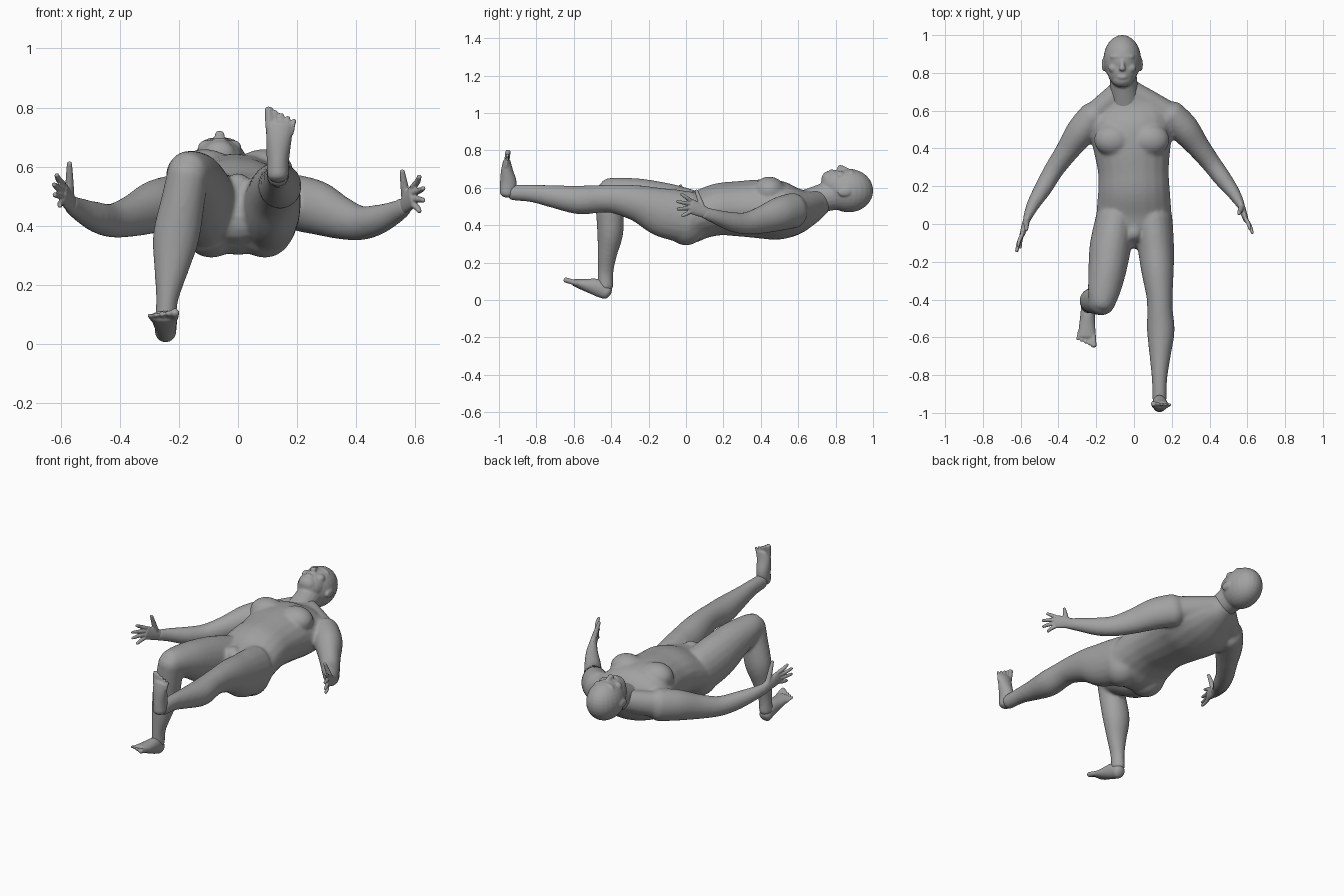
import bpy, bmesh, math
from mathutils import Vector, Matrix

skin = bpy.data.materials.new("matte_grey")
skin.diffuse_color = (0.36, 0.36, 0.36, 1)
X, Y, Z = Vector((1, 0, 0)), Vector((0, 1, 0)), Vector((0, 0, 1))
SIDES = 20


def refine(rows, steps=4):
    """Catmull-Rom interpolation of section rows (x, y, z, side radius, up radius)."""
    out = []
    for i in range(len(rows) - 1):
        a, b, c, d = (rows[min(max(i + k, 0), len(rows) - 1)] for k in (-1, 0, 1, 2))
        for s in range(steps):
            t = s / steps
            out.append([0.5 * (2 * q + (r - p) * t + (2 * p - 5 * q + 4 * r - u) * t * t
                               + (3 * q - p - 3 * r + u) * t ** 3)
                        for p, q, r, u in zip(a, b, c, d)])
    out.append(list(rows[-1]))
    return out


def tube(bm, rows, up=Z):
    """Limb of elliptical sections with domed ends."""
    rows = refine(rows)
    pts = [Vector(r[:3]) for r in rows]
    n = len(pts)
    tan = [(pts[min(i + 1, n - 1)] - pts[max(i - 1, 0)]).normalized() for i in range(n)]
    rings = [(pts[i], tan[i], rows[i][3], rows[i][4]) for i in range(n)]

    def dome(i, sign):
        depth = 0.7 * min(rows[i][3:])
        return [(pts[i] + tan[i] * sign * depth * math.sin(a), tan[i],
                 rows[i][3] * math.cos(a), rows[i][4] * math.cos(a))
                for a in (0.5, 0.95, 1.35)]

    rings = dome(0, -1)[::-1] + rings + dome(n - 1, 1)
    loops = []
    for p, t, rs, ru in rings:
        side = t.cross(up).normalized()
        top = side.cross(t).normalized()
        loops.append([bm.verts.new(p + side * rs * math.cos(2 * math.pi * k / SIDES)
                                   + top * ru * math.sin(2 * math.pi * k / SIDES))
                      for k in range(SIDES)])
    faces = [bm.faces.new(loops[0][::-1]), bm.faces.new(loops[-1])]
    for a, b in zip(loops, loops[1:]):
        for k in range(SIDES):
            j = (k + 1) % SIDES
            faces.append(bm.faces.new((a[k], a[j], b[j], b[k])))
    bmesh.ops.recalc_face_normals(bm, faces=faces)


def ball(bm, centre, radii):
    m = Matrix.Translation(centre) @ Matrix.Diagonal((*radii, 1))
    bmesh.ops.create_uvsphere(bm, u_segments=24, v_segments=16, radius=1, matrix=m)


def fuse(name, bm, voxel, smoothing):
    """Merge overlapping parts into one soft skin."""
    me = bpy.data.meshes.new(name)
    bm.to_mesh(me)
    bm.free()
    me.materials.append(skin)
    ob = bpy.data.objects.new(name, me)
    bpy.context.collection.objects.link(ob)
    bpy.context.view_layer.objects.active = ob
    rm = ob.modifiers.new("fuse", 'REMESH')
    rm.mode = 'VOXEL'
    rm.voxel_size = voxel
    rm.use_smooth_shade = True
    sm = ob.modifiers.new("soften", 'SMOOTH')
    sm.factor = 0.5
    sm.iterations = smoothing
    for mod in ("fuse", "soften"):
        bpy.ops.object.modifier_apply(modifier=mod)
    ob.data.shade_smooth()


# Body: torso, limbs and muscle masses
body = bmesh.new()
tube(body, [(0, -.06, .44, .12, .10), (0, 0, .435, .195, .135), (0, .08, .458, .198, .13),
            (0, .18, .485, .19, .14), (-.003, .28, .488, .188, .148), (-.01, .4, .487, .205, .158),
            (-.015, .5, .48, .225, .158), (-.02, .58, .48, .22, .135),
            (-.03, .65, .495, .16, .1), (-.04, .71, .52, .085, .075)])
for s in (-1, 1):
    ball(body, (-.012 + s * .1, .445, .585), (.1, .085, .075))       # chest muscle
    ball(body, (s * .09, .0, .41), (.105, .11, .118))                # buttock
    tube(body, [(-.05 + s * .02, .715, .525, .055, .06), (-.03 + s * .1, .655, .505, .06, .07),
                (-.01 + s * .2, .585, .485, .06, .075)])             # shoulder slope
ball(body, (0, -.045, .525), (.045, .05, .055))                      # groin
# left arm, right arm
tube(body, [(.19, .58, .48, .08, .095), (.265, .505, .462, .08, .092), (.34, .41, .43, .062, .075),
            (.41, .32, .41, .052, .06), (.47, .24, .42, .047, .052), (.53, .16, .445, .035, .04),
            (.568, .095, .468, .022, .033)])
tube(body, [(-.21, .575, .48, .08, .095), (-.28, .49, .465, .08, .09), (-.355, .385, .435, .062, .072),
            (-.425, .285, .418, .052, .058), (-.48, .19, .43, .047, .052), (-.535, .1, .455, .035, .04),
            (-.568, .025, .473, .022, .033)])
# straight left leg
tube(body, [(.10, .02, .44, .105, .14), (.115, -.12, .468, .097, .132), (.125, -.25, .515, .086, .1),
            (.135, -.38, .54, .07, .078), (.138, -.46, .541, .068, .074), (.142, -.57, .535, .073, .077),
            (.138, -.7, .552, .056, .062), (.135, -.82, .57, .041, .048), (.135, -.93, .575, .038, .043)])
# bent right leg: thigh, then shin
tube(body, [(-.10, .02, .45, .105, .14), (-.125, -.12, .492, .11, .137), (-.142, -.25, .54, .1, .112),
            (-.16, -.36, .57, .085, .086), (-.17, -.42, .577, .07, .075)])
tube(body, [(-.168, -.415, .585, .07, .068), (-.185, -.408, .49, .074, .074), (-.21, -.405, .36, .079, .07),
            (-.226, -.42, .25, .058, .053), (-.24, -.43, .15, .038, .042),
            (-.245, -.43, .07, .037, .042)], Y)
fuse("body", body, .010, 8)

# Head with neck, jaw, features and ears
head = bmesh.new()
hx = -.062
tube(head, [(-.042, .63, .51, .085, .075), (-.052, .71, .54, .074, .074), (-.06, .82, .57, .072, .085)])
ball(head, (hx, .87, .585), (.1, .131, .116))
ball(head, (hx, .815, .615), (.08, .095, .082))
ball(head, (hx, .765, .64), (.055, .042, .05))                       # chin
ball(head, (hx, .885, .675), (.066, .02, .026))                      # brow
tube(head, [(hx, .87, .69, .011, .012), (hx, .84, .703, .013, .015), (hx, .82, .708, .018, .015)])
ball(head, (hx, .778, .685), (.028, .013, .014))                     # mouth
for s in (-1, 1):
    ball(head, (hx + s * .046, .825, .665), (.028, .025, .025))      # cheek
    ball(head, (hx + s * .098, .845, .578), (.011, .037, .024))      # ear
fuse("head", head, .006, 4)


# Hands: flat palm, four fingers and a thumb
def hand(name, wrist, knuckle, tips, thumb):
    bm = bmesh.new()
    w, k = Vector(wrist), Vector(knuckle)
    tube(bm, [(*w, .02, .03), (*w.lerp(k, .5), .018, .036), (*k, .014, .04)])
    for i, tip in enumerate(tips):
        base = k + Z * (.03 - .02 * i)
        mid = base.lerp(Vector(tip), .5) + X * math.copysign(.004, k.x)
        tube(bm, [(*base, .011, .011), (*mid, .0105, .0105), (*tip, .008, .008)])
    t = Vector(thumb)
    base = w.lerp(k, .25) + Z * .015
    tube(bm, [(*base, .017, .017), (*base.lerp(t, .55), .013, .013), (*t, .009, .009)], Y)
    fuse(name, bm, .004, 3)


hand("left_hand", (.562, .11, .465), (.592, .025, .502),
     [(.613, -.025, .567), (.627, -.048, .527), (.627, -.045, .487), (.613, -.02, .45)],
     (.555, .055, .585))
hand("right_hand", (-.562, .04, .47), (-.592, -.055, .512),
     [(-.613, -.115, .572), (-.622, -.145, .54), (-.62, -.145, .505), (-.602, -.125, .468)],
     (-.57, -.03, .612))


# Feet: wedge from heel to ball, then five toes stepping down from the big one
def foot(name, rows, up, forward, big):
    bm = bmesh.new()
    tube(bm, rows, up)
    end, f = Vector(rows[-1][:3]), Vector(forward)
    for i in range(5):
        r = .0145 if i == 0 else .0105 - .0007 * i
        base = end + X * big * (.034 - .0185 * i) - f * .01 * (1 + i * .5)
        tip = base + f * (.062 - .004 * i) + X * big * .003 * (1 - i)
        tube(bm, [(*base, r, r), (*base.lerp(tip, .6), r, r), (*tip, r, r)], up)
    fuse(name, bm, .005, 3)


foot("left_foot", [(.135, -.957, .572, .036, .04), (.135, -.95, .625, .038, .045),
                   (.138, -.957, .69, .043, .033), (.141, -.958, .742, .047, .02)],
     -Y, (0, .12, 1), -1)
foot("right_foot", [(-.245, -.425, .042, .036, .04), (-.245, -.47, .066, .038, .047),
                    (-.248, -.54, .081, .043, .033), (-.25, -.595, .093, .047, .02)],
     Z, (0, -.96, .28), 1)
